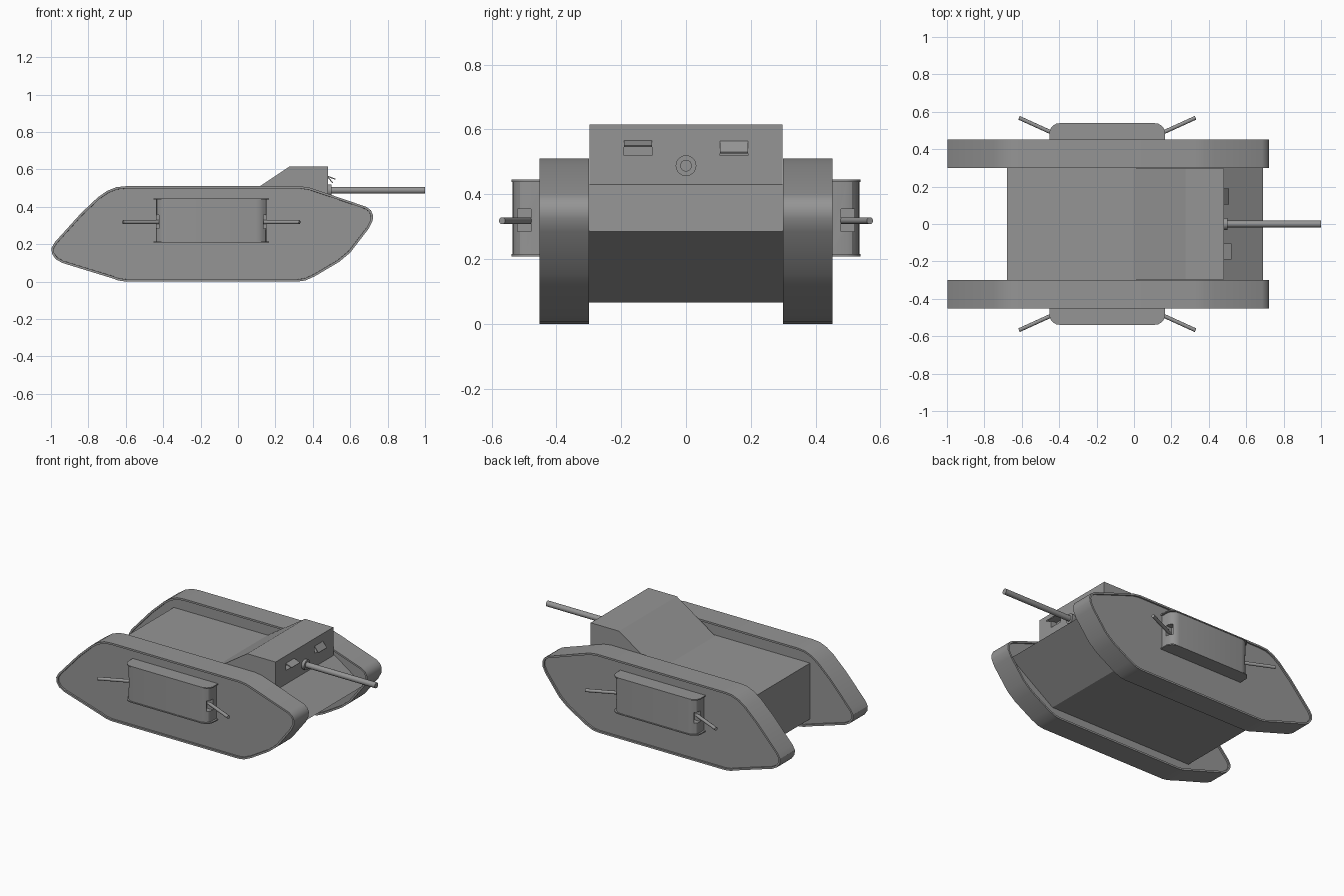
import bpy, bmesh
from math import radians
from mathutils import Vector, Matrix

cube = bpy.data.objects.get("Cube")
if cube:
    bpy.data.objects.remove(cube, do_unlink=True)

steel = bpy.data.materials.new("steel_grey")
steel.use_nodes = True
GREY = (0.3, 0.3, 0.3, 1)
steel.diffuse_color = GREY
steel.node_tree.nodes["Principled BSDF"].inputs["Base Color"].default_value = GREY


def finish(name, bm, smooth=True):
    bmesh.ops.recalc_face_normals(bm, faces=bm.faces)
    mesh = bpy.data.meshes.new(name)
    bm.to_mesh(mesh)
    bm.free()
    obj = bpy.data.objects.new(name, mesh)
    bpy.context.collection.objects.link(obj)
    mesh.materials.append(steel)
    if smooth:
        bpy.ops.object.select_all(action='DESELECT')
        obj.select_set(True)
        bpy.context.view_layer.objects.active = obj
        bpy.ops.object.shade_smooth_by_angle(angle=radians(32))
    return obj


def prism(points, low, high, axis):
    """Extrude a profile: axis 'y' takes (x, z) points, axis 'z' takes (x, y)."""
    bm = bmesh.new()
    place = (lambda a, b, t: (a, t, b)) if axis == 'y' else (lambda a, b, t: (a, b, t))
    face = bm.faces.new([bm.verts.new(place(a, b, low)) for a, b in points])
    out = bmesh.ops.extrude_face_region(bm, geom=[face])
    verts = [g for g in out["geom"] if isinstance(g, bmesh.types.BMVert)]
    bmesh.ops.translate(bm, verts=verts, vec=place(0, 0, high - low))
    return bm


def tube(name, start, end, radius, sides=16):
    start, end = Vector(start), Vector(end)
    way = end - start
    bm = bmesh.new()
    turn = Matrix.Translation((start + end) / 2) @ way.to_track_quat('Z', 'Y').to_matrix().to_4x4()
    bmesh.ops.create_cone(bm, cap_ends=True, segments=sides, radius1=radius,
                          radius2=radius, depth=way.length, matrix=turn)
    return finish(name, bm)


def cut_box(obj, center, size):
    bm = bmesh.new()
    bmesh.ops.create_cube(bm, size=1, matrix=Matrix.Translation(center) @ Matrix.Diagonal((*size, 1)))
    cutter = finish(obj.name + "_cutter", bm, False)
    cutter.hide_render = True
    cutter.hide_set(True)
    cutter.display_type = 'WIRE'
    mod = obj.modifiers.new("opening", 'BOOLEAN')
    mod.operation = 'DIFFERENCE'
    mod.solver = 'EXACT'
    mod.object = cutter
    # Bake the opening and discard the helper
    graph = bpy.context.evaluated_depsgraph_get()
    mesh = bpy.data.meshes.new_from_object(obj.evaluated_get(graph))
    obj.modifiers.clear()
    obj.data = mesh
    bpy.data.objects.remove(cutter, do_unlink=True)


# Track frames: rounded lozenges with shallow recessed side panels
track_profile = [(-0.6, 0.51), (-0.65, 0.505), (-0.7, 0.485), (-0.75, 0.45), (-0.84, 0.365),
                 (-0.98, 0.21), (-0.997, 0.18), (-0.995, 0.15), (-0.975, 0.12), (-0.94, 0.1),
                 (-0.68, 0.02), (-0.64, 0.006), (-0.6, 0), (0.32, 0), (0.36, 0.006),
                 (0.41, 0.028), (0.54, 0.105), (0.6, 0.155), (0.7, 0.285), (0.72, 0.325),
                 (0.722, 0.355), (0.71, 0.382), (0.685, 0.4), (0.43, 0.487), (0.38, 0.503),
                 (0.33, 0.51)]
for side, label in ((1, "left"), (-1, "right")):
    low, high = sorted((side * 0.3, side * 0.452))
    bm = prism(track_profile, low, high, 'y')
    bmesh.ops.recalc_face_normals(bm, faces=bm.faces)
    panels = [f for f in bm.faces if len(f.verts) > 4]
    bmesh.ops.inset_individual(bm, faces=panels, thickness=0.012, depth=0)
    bmesh.ops.inset_individual(bm, faces=panels, thickness=0.0005, depth=-0.01)
    finish(label + "_track", bm)

# Hull between the tracks, with sloped nose
hull = [(-0.68, 0.43), (0.48, 0.43), (0.69, 0.285), (0.37, 0.065), (-0.68, 0.065)]
finish("hull", prism(hull, -0.309, 0.309, 'y'), False)

# Raised cabin with rear ramp and two vision openings
cabin_profile = [(-0.01, 0.425), (0.275, 0.615), (0.48, 0.615), (0.48, 0.425)]
cabin = finish("cabin", prism(cabin_profile, -0.298, 0.298, 'y'), False)
for y in (-0.148, 0.148):
    cut_box(cabin, (0.47, y, 0.542), (0.06, 0.086, 0.046))

# Vision flaps hinged along the top of each opening
for label, y, tip in (("left", 0.148, (0.508, 0.53)), ("right", -0.148, (0.522, 0.55))):
    flap = [(0.478, 0.567), tip, (tip[0] - 0.003, tip[1] - 0.005), (0.475, 0.561)]
    finish(label + "_vision_flap", prism(flap, y - 0.043, y + 0.043, 'y'), False)

# Main gun with collar
tube("main_gun", (0.45, 0, 0.488), (1.0, 0, 0.488), 0.018, 24)
tube("gun_collar", (0.47, 0, 0.488), (0.5, 0, 0.488), 0.032, 24)

# Side sponsons: curved box between thin plates, slotted at each end for a gun
MID = -0.143


def plan(half, depth, side):
    quarter = [(half, 0.44), (half, 0.495), (half - 0.006, 0.512), (half - 0.02, depth - 0.012),
               (half - 0.035, depth - 0.003), (half - 0.055, depth)]
    ends = [(MID + x, y * side) for x, y in quarter]
    return ends + [(MID - x, y * side) for x, y in reversed(quarter)]


for side, label in ((1, "left"), (-1, "right")):
    body = finish(label + "_sponson", prism(plan(0.296, 0.535, side), 0.212, 0.442, 'z'))
    for end in (1, -1):
        cut_box(body, (MID + end * 0.29, side * 0.5, 0.32), (0.07, 0.042, 0.07))
    for part, z in (("roof", 0.438), ("floor", 0.208)):
        finish(label + "_sponson_" + part, prism(plan(0.308, 0.539, side), z, z + 0.007, 'z'))
    for end, place in ((1, "front"), (-1, "rear")):
        tube(f"{label}_{place}_side_gun", (MID + end * 0.25, side * 0.467, 0.318),
             (MID + end * 0.472, side * 0.568, 0.318), 0.0105)
